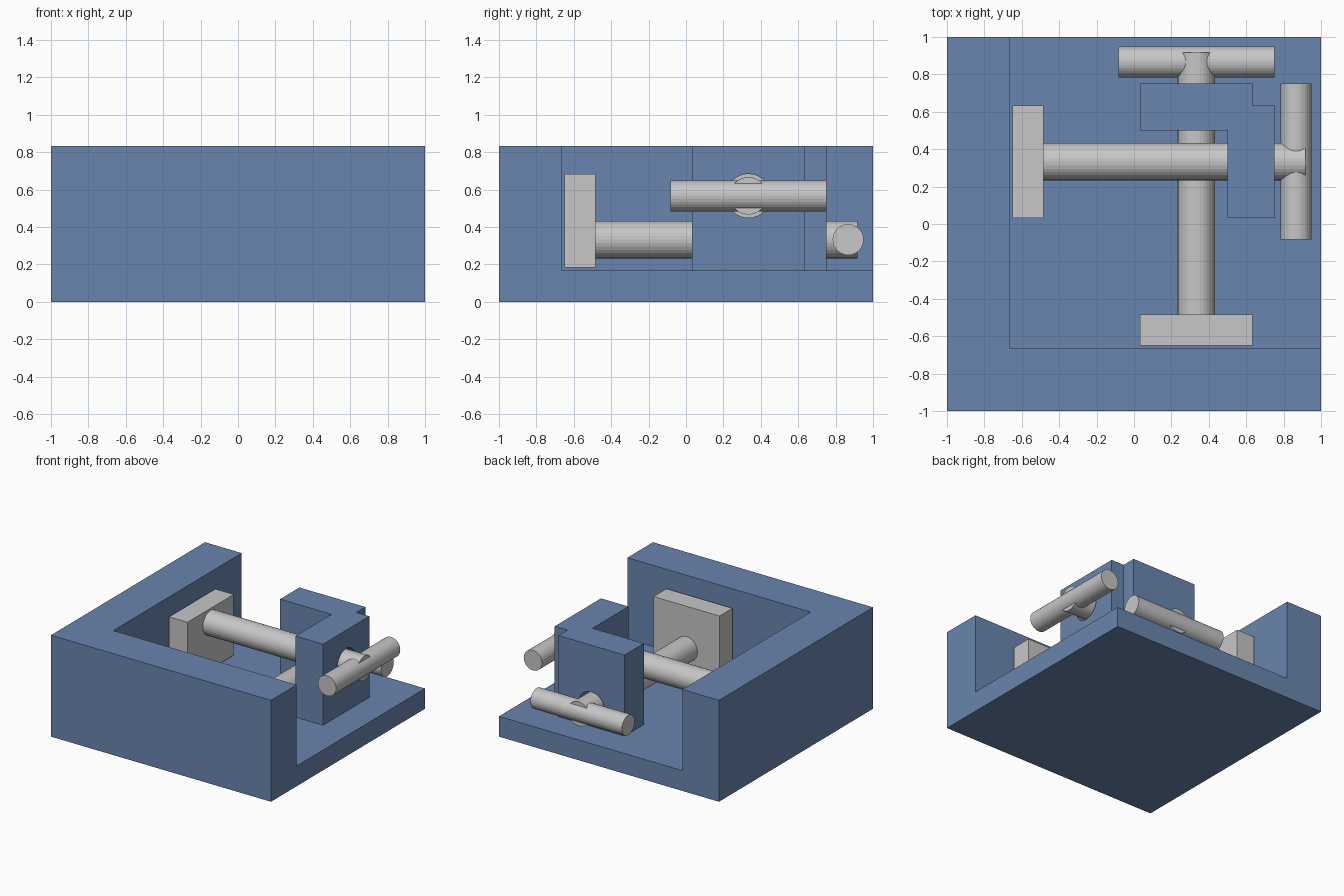
import bpy
import bmesh
from math import pi
from mathutils import Matrix, Vector

cube = bpy.data.objects.get("Cube")
if cube:
    bpy.data.objects.remove(cube, do_unlink=True)


def material(name, colour):
    mat = bpy.data.materials.new(name)
    mat.use_nodes = True
    mat.diffuse_color = colour
    mat.node_tree.nodes["Principled BSDF"].inputs["Base Color"].default_value = colour
    return mat


blue = material("steel blue", (0.142, 0.235, 0.425, 1))
grey = material("light grey", (0.57, 0.57, 0.58, 1))


def finish(name, bm, mat):
    bmesh.ops.recalc_face_normals(bm, faces=bm.faces[:])
    mesh = bpy.data.meshes.new(name)
    bm.to_mesh(mesh)
    bm.free()
    mesh.materials.append(mat)
    obj = bpy.data.objects.new(name, mesh)
    bpy.context.collection.objects.link(obj)
    return obj


def prism(name, outline, z0, z1, mat):
    bm = bmesh.new()
    face = bm.faces.new([bm.verts.new((x, y, z0)) for x, y in outline])
    top = bmesh.ops.extrude_face_region(bm, geom=[face])["geom"]
    verts = [v for v in top if isinstance(v, bmesh.types.BMVert)]
    bmesh.ops.translate(bm, verts=verts, vec=(0, 0, z1 - z0))
    return finish(name, bm, mat)


def box(name, lo, hi, mat):
    outline = [(lo[0], lo[1]), (hi[0], lo[1]), (hi[0], hi[1]), (lo[0], hi[1])]
    return prism(name, outline, lo[2], hi[2], mat)


def rod(name, start, end, radius, mat):
    start, end = Vector(start), Vector(end)
    axis = end - start
    turn = axis.to_track_quat("Z", "Y").to_matrix().to_4x4()
    bm = bmesh.new()
    bmesh.ops.create_cone(bm, cap_ends=True, segments=32, radius1=radius, radius2=radius,
                          depth=axis.length, matrix=Matrix.Translation((start + end) / 2) @ turn)
    return finish(name, bm, mat)


def combine(target, tool, operation):
    mod = target.modifiers.new("combine", "BOOLEAN")
    mod.operation, mod.solver, mod.object = operation, "EXACT", tool
    bpy.context.view_layer.objects.active = target
    bpy.ops.object.modifier_apply(modifier=mod.name)
    bpy.data.objects.remove(tool, do_unlink=True)


FLOOR, TOP, WALL = 1 / 6, 5 / 6, -2 / 3
MID = 1 / 3            # both screws are centred on this line
LOW, HIGH = 1 / 3, 0.567  # axis heights of the two screws

# Base plate with two walls along the front and right sides
body = prism("base_and_walls", [(-1, -1), (1, -1), (1, 1), (-1, 1)], 0, TOP, blue)
combine(body, box("pocket", (WALL, WALL, FLOOR), (1.2, 1.2, 1), blue), "DIFFERENCE")

# Angled block that carries both screws, with clearance holes
block = prism("screw_block", [(0.033, 0.5), (0.5, 0.5), (0.5, 0.033), (0.75, 0.033),
                              (0.75, 0.633), (0.633, 0.633), (0.633, 0.75), (0.033, 0.75)],
              FLOOR, TOP, blue)
combine(block, rod("hole", (0.4, MID, HIGH), (0.9, MID, HIGH), 0.117, blue), "DIFFERENCE")
combine(block, rod("hole", (MID, 0.4, LOW), (MID, 0.9, LOW), 0.117, blue), "DIFFERENCE")

# Two screws at right angles: pressure pad, shaft and cross handle
for label, z, swap in (("side", HIGH, False), ("front", LOW, True)):
    def place(along, across, height):
        return (across, along, height) if swap else (along, across, height)

    box(label + "_pressure_pad", place(-0.65, 0.033, 0.183), place(-0.483, 0.633, 0.683), grey)
    rod(label + "_screw_shaft", place(-0.484, MID, z), place(0.917, MID, z), 0.1, grey)
    rod(label + "_screw_handle", place(0.867, -0.083, z), place(0.867, 0.75, z), 0.083, grey)
